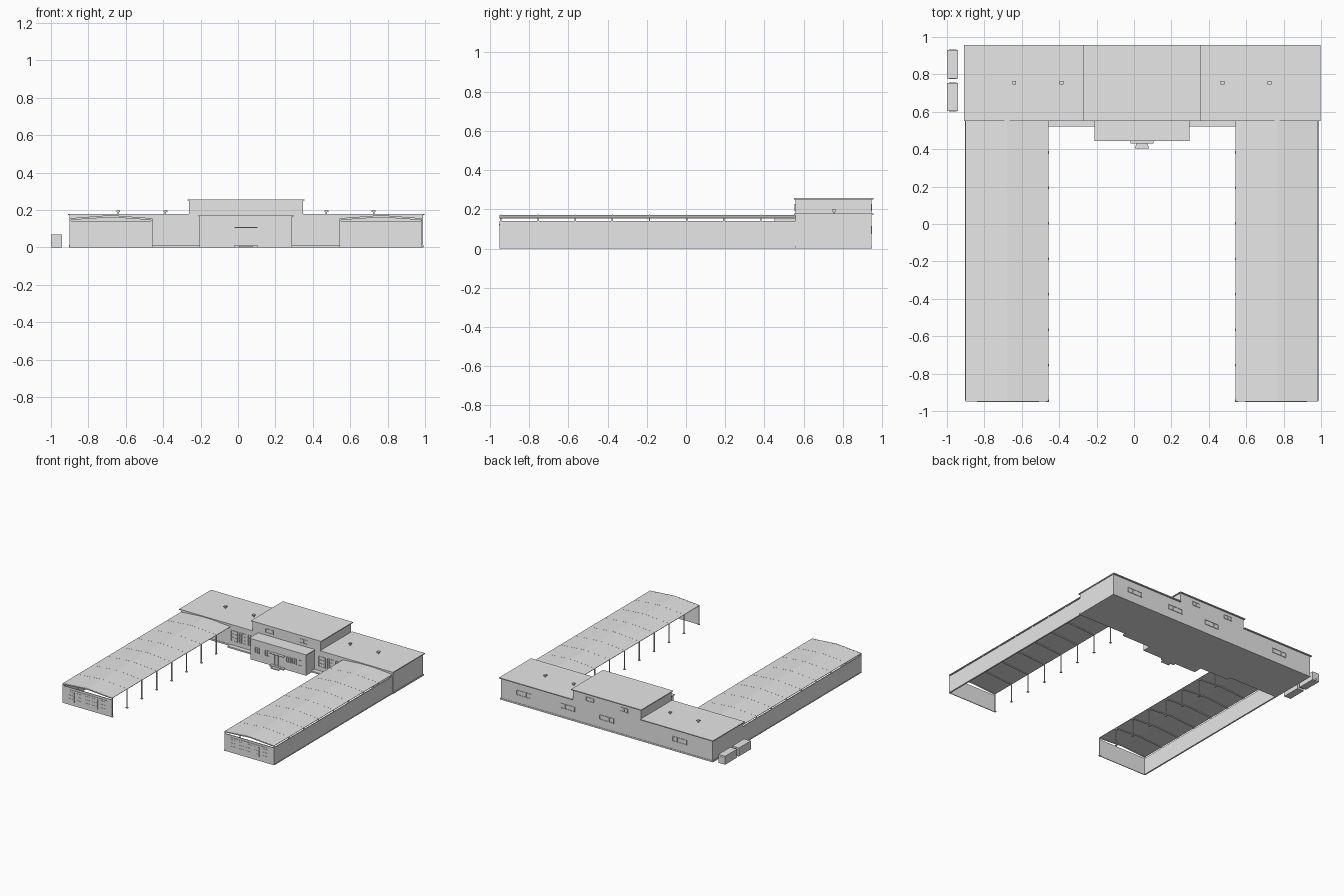
import bpy, bmesh

if "Cube" in bpy.data.objects:
    bpy.data.objects.remove(bpy.data.objects["Cube"])

grey = bpy.data.materials.new("light_grey")
grey.diffuse_color = (0.8, 0.8, 0.8, 1)
grey.use_nodes = True
grey.node_tree.nodes["Principled BSDF"].inputs["Base Color"].default_value = grey.diffuse_color
AXIS = 0.0425  # symmetry axis of the building


def finish(name, bm):
    bmesh.ops.recalc_face_normals(bm, faces=bm.faces)
    me = bpy.data.meshes.new(name)
    bm.to_mesh(me)
    bm.free()
    me.materials.append(grey)
    ob = bpy.data.objects.new(name, me)
    bpy.context.collection.objects.link(ob)
    return ob


def boxes(name, *specs):
    """Several boxes (x0, x1, y0, y1, z0, z1) in one object."""
    bm = bmesh.new()
    for x0, x1, y0, y1, z0, z1 in specs:
        vs = bmesh.ops.create_cube(bm, size=1)["verts"]
        for v in vs:
            v.co = (x1 if v.co.x > 0 else x0,
                    y1 if v.co.y > 0 else y0,
                    z1 if v.co.z > 0 else z0)
    return finish(name, bm)


def prism(name, profile, y0, y1):
    """Extrude an (x, z) profile along y."""
    bm = bmesh.new()
    f = bm.faces.new([bm.verts.new((x, y0, z)) for x, z in profile])
    ext = bmesh.ops.extrude_face_region(bm, geom=[f])["geom"]
    for v in ext:
        if isinstance(v, bmesh.types.BMVert):
            v.co.y = y1
    return finish(name, bm)


def window(name, x0, x1, z0, z1, y, out, panes=2, rows=1):
    """Frame with mullions on a wall at y, facing out = -1 or +1."""
    t, d = 0.004, 0.004
    ya, yb = sorted((y - out * 0.001, y + out * d))
    bars = [(x0, x1, ya, yb, z0, z0 + t), (x0, x1, ya, yb, z1 - t, z1)]
    for i in range(panes + 1):
        x = x0 + (x1 - x0 - t) * i / panes
        bars.append((x, x + t, ya, yb, z0 + t, z1 - t))
    for j in range(1, rows):
        z = z0 + (z1 - z0) * j / rows
        bars.append((x0, x1, ya, yb, z - 0.001, z + 0.001))
    return boxes(name, *bars)


# Main block, raised hall and front entrance block
boxes("main_walls", (-0.9, 0.99, 0.558, 0.945, 0, 0.172))
boxes("main_roof_left", (-0.91, -0.262, 0.55, 0.957, 0.172, 0.179))
boxes("main_roof_right", (0.347, 0.997, 0.55, 0.957, 0.172, 0.179))
boxes("hall_walls", (-0.262, 0.347, 0.558, 0.945, 0.172, 0.25))
boxes("hall_roof", (-0.27, 0.355, 0.55, 0.957, 0.25, 0.257))
boxes("main_skirting", (-0.903, 0.993, 0.555, 0.948, 0, 0.012))
boxes("entrance_walls", (-0.205, 0.29, 0.452, 0.56, 0, 0.166))
boxes("entrance_roof", (-0.212, 0.297, 0.445, 0.56, 0.166, 0.172))
boxes("front_kerb", (-0.46, -0.205, 0.522, 0.56, 0, 0.012),
      (0.29, 0.545, 0.522, 0.56, 0, 0.012))

# Entrance door, canopy and steps
window("entrance_door", AXIS - 0.035, AXIS + 0.035, 0.012, 0.1, 0.452, -1, 2)
boxes("door_canopy", (-0.018, 0.103, 0.43, 0.453, 0.104, 0.109))
bm = bmesh.new()
base = [(0.005, 0.405), (0.08, 0.405), (0.065, 0.453), (0.02, 0.453)]
f = bm.faces.new([bm.verts.new((x, y, 0)) for x, y in base])
for v in bmesh.ops.extrude_face_region(bm, geom=[f])["geom"]:
    if isinstance(v, bmesh.types.BMVert):
        v.co.z = 0.008
finish("entrance_ramp", bm)
boxes("entrance_step", (-0.018, 0.103, 0.43, 0.453, 0, 0.012))

# Windows of the entrance block, courtyard walls, hall and rear wall
for i, x in enumerate((-0.165, -0.075, 0.115, 0.165, 0.22)):
    window(f"entrance_window_{i}", x, x + 0.04, 0.065, 0.11, 0.452, -1, 2)
for side in (-1, 1):
    for i in range(3):
        a = AXIS + side * (0.285 + 0.075 * i)
        b = AXIS + side * (0.345 + 0.075 * i)
        window(f"courtyard_window_{side}_{i}", min(a, b), max(a, b),
               0.045, 0.13, 0.558, -1, 3, 3)
for i, x in enumerate((-0.145, 0.16)):
    window(f"hall_front_window_{i}", x, x + 0.07, 0.192, 0.226, 0.558, -1, 2)
    window(f"hall_rear_window_{i}", x, x + 0.07, 0.192, 0.226, 0.945, 1, 2)
for i, x in enumerate((-0.67, -0.02, 0.33, 0.72)):
    window(f"rear_window_{i}", x, x + 0.13, 0.075, 0.115, 0.945, 1, 3)

# Roof vents: pipe with a wider cap
for i, x in enumerate((-0.64, -0.388, 0.473, 0.725)):
    boxes(f"roof_vent_{i}", (x - 0.004, x + 0.004, 0.751, 0.759, 0.178, 0.19),
          (x - 0.01, x + 0.01, 0.745, 0.765, 0.19, 0.198))

# Two open-sided wings, drawn for the left and reflected about AXIS
XO, XI, XM = -0.9, -0.458, -0.68
RIBS = [-0.944 + 0.1895 * i for i in range(8)]


def both(name, make):
    left = make("left_" + name)
    right = make("right_" + name)
    bm = bmesh.new()
    bm.from_mesh(right.data)
    for v in bm.verts:
        v.co.x = 2 * AXIS - v.co.x
    bmesh.ops.reverse_faces(bm, faces=bm.faces)
    bm.to_mesh(right.data)
    bm.free()
    return left, right


both("wing_roof", lambda n: prism(n, [
    (XO, 0.152), (XM, 0.169), (XI, 0.152),
    (XI, 0.155), (XM, 0.172), (XO, 0.155)], -0.95, 0.558))
both("wing_outer_wall", lambda n: boxes(n, (XO, XO + 0.006, -0.95, 0.56, 0, 0.14)))
both("wing_end_wall", lambda n: boxes(n, (XO, XI, -0.95, -0.944, 0, 0.14)))
both("wing_wall_foot", lambda n: boxes(
    n, (XO - 0.003, XO + 0.009, -0.944, 0.555, 0, 0.006)))
both("wing_posts", lambda n: boxes(n, *[
    s for y in RIBS for s in (
        (XI - 0.007, XI, y - 0.0035, y + 0.0035, 0, 0.153),
        (XI - 0.012, XI + 0.004, y - 0.007, y + 0.007, 0, 0.005),
        (XO, XO + 0.007, y - 0.0035, y + 0.0035, 0, 0.153))]))
for k, y in enumerate(RIBS):
    # Sloping rafter with a slim standing seam above the roof
    both(f"wing_rafter_{k}", lambda n: prism(n, [
        (XO, 0.146), (XM, 0.161), (XI, 0.146),
        (XI, 0.1555), (XM, 0.1725), (XO, 0.1555)], y - 0.002, y + 0.002))

# Panel strips on the wing end walls
both("wing_end_panels", lambda n: boxes(n, *[
    (x, x + 0.045, -0.952, -0.949, z, z + 0.022)
    for x in [XO + 0.06 + 0.07 * i for i in range(5)]
    for z in (0.03, 0.058, 0.086)] + [(XO + 0.06, XI - 0.05, -0.953, -0.949, 0.118, 0.124)]))

# Two equipment cabinets beside the left end
for i, y in enumerate((0.603, 0.778)):
    boxes(f"cabinet_{i}", (-1.0, -0.94, y, y + 0.152, 0, 0.068),
          (-0.99, -0.95, y - 0.002, y + 0.154, 0.015, 0.055))
